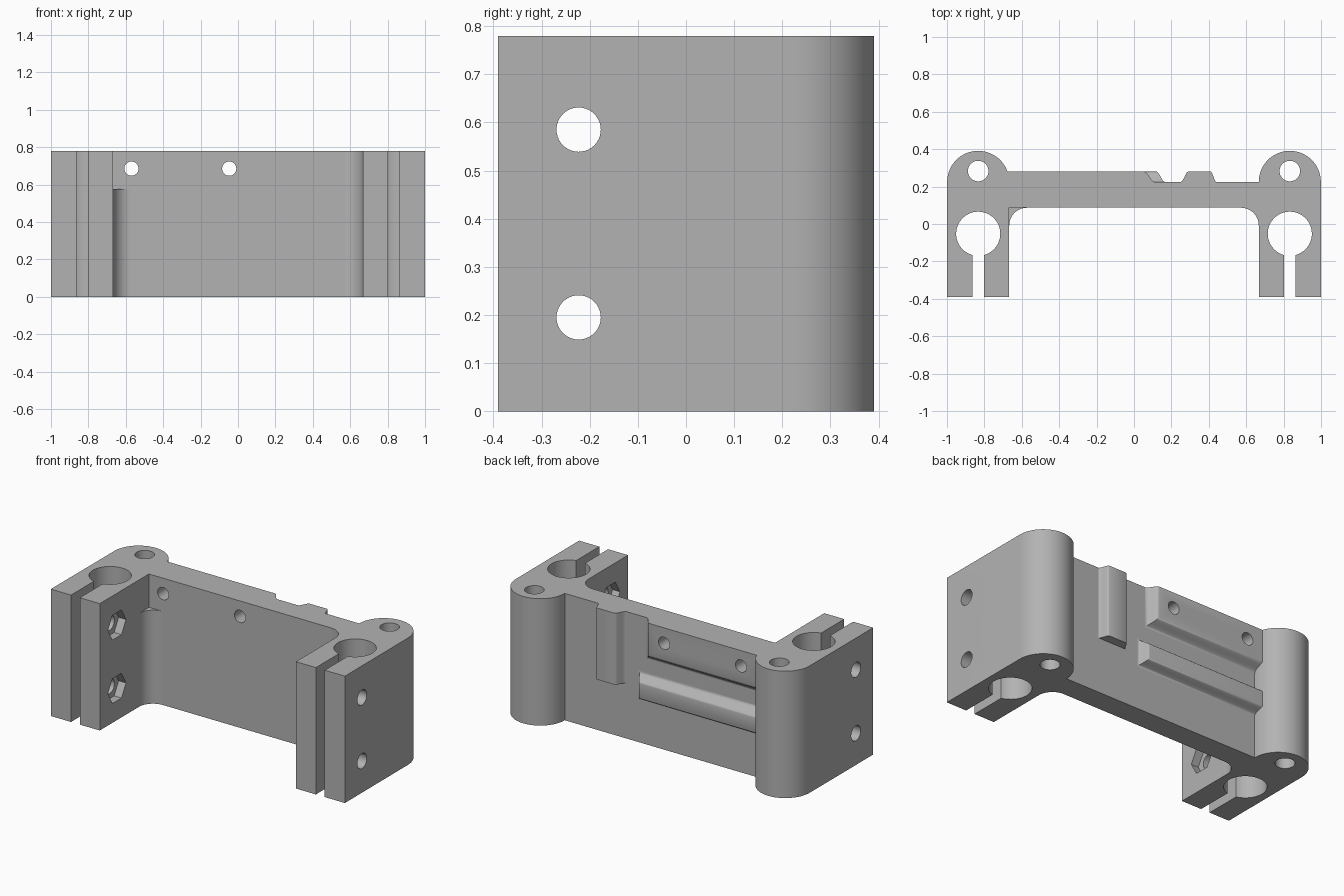
import bpy, bmesh, math
from mathutils import Matrix

if "Cube" in bpy.data.objects:
    bpy.data.objects.remove(bpy.data.objects["Cube"])

H = 0.78                      # overall height
ARM_X, INNER, BOSS_R = 0.833, 0.667, 0.166
BACK, RIM, FRONT = 0.225, 0.28, 0.087
BORE_Y, BORE_R, SLOT = -0.052, 0.118, 0.03

grey = bpy.data.materials.new("plain grey")
grey.use_nodes = True
grey.diffuse_color = (0.45, 0.45, 0.45, 1)
grey.node_tree.nodes["Principled BSDF"].inputs["Base Color"].default_value = grey.diffuse_color


def make_object(name, bm):
    bmesh.ops.recalc_face_normals(bm, faces=bm.faces)
    mesh = bpy.data.meshes.new(name)
    bm.to_mesh(mesh)
    bm.free()
    obj = bpy.data.objects.new(name, mesh)
    bpy.context.collection.objects.link(obj)
    mesh.materials.append(grey)
    return obj


def arc(cx, cy, r, start, end, n):
    angles = [math.radians(start + (end - start) * i / n) for i in range(n + 1)]
    return [(cx + r * math.cos(a), cy + r * math.sin(a)) for a in angles]


def prism(name, outline, height):
    bm = bmesh.new()
    face = bm.faces.new([bm.verts.new((x, y, 0)) for x, y in outline])
    top = bmesh.ops.extrude_face_region(bm, geom=[face])["geom"]
    bmesh.ops.translate(bm, vec=(0, 0, height),
                        verts=[v for v in top if isinstance(v, bmesh.types.BMVert)])
    return make_object(name, bm)


def raised_pad(name, rim, foot, steps=10):
    """Pad on the back face whose sides sweep from foot to rim in an S curve."""
    bm = bmesh.new()
    rings = []
    for i in range(steps + 1):
        t = i / steps
        x0, x1, z0, z1 = [f + (r - f) * t for r, f in zip(rim, foot)]
        y = BACK + (RIM - BACK) * t * t * (3 - 2 * t)
        rings.append([bm.verts.new((x, y, z))
                      for x, z in ((x0, z0), (x1, z0), (x1, z1), (x0, z1))])
    for a, b in zip(rings, rings[1:]):
        for k in range(4):
            j = (k + 1) % 4
            bm.faces.new((a[k], a[j], b[j], b[k]))
    bm.faces.new(rings[0])
    bm.faces.new(rings[-1])
    return make_object(name, bm)


def add_drill(bm, axis, location, radius, depth, sides=40):
    turn = {"X": Matrix.Rotation(math.pi / 2, 4, "Y"),
            "Y": Matrix.Rotation(math.pi / 2, 4, "X"),
            "Z": Matrix.Identity(4)}[axis]
    bmesh.ops.create_cone(bm, cap_ends=True, segments=sides, radius1=radius, radius2=radius,
                          depth=depth, matrix=Matrix.Translation(location) @ turn)


def cut(obj, name, drills):
    bm = bmesh.new()
    for d in drills:
        add_drill(bm, *d)
    cutter = make_object(name, bm)
    mod = obj.modifiers.new("holes", "BOOLEAN")
    mod.operation, mod.object, mod.solver = "DIFFERENCE", cutter, "EXACT"
    bpy.context.view_layer.objects.active = obj
    bpy.ops.object.modifier_apply(modifier=mod.name)
    bpy.data.objects.remove(cutter)


# Half outline: back plate, rounded boss, outer side, slotted bore, inner side
gap = math.degrees(math.asin(SLOT / BORE_R))
half = arc(ARM_X, BACK, BOSS_R, 180, 0, 32)
half += [(1, -0.39), (ARM_X + SLOT, -0.39)]
half += arc(ARM_X, BORE_Y, BORE_R, -90 + gap, 270 - gap, 48)
half += [(ARM_X - SLOT, -0.39), (INNER, -0.39), (INNER, FRONT)]
outline = half + [(-x, y) for x, y in reversed(half)]
body = prism("clamp_body", outline, H)

# Rounded inside corners; the one at -x stops short of the top
FILLET = 0.095
for name, side, height in (("left_corner_fillet", 1, H), ("right_corner_fillet", -1, 0.575)):
    curve = arc(INNER - FILLET, FRONT - FILLET, FILLET, 0, 90, 14)
    corner = curve + [(INNER - FILLET, FRONT + 0.01), (INNER + 0.01, FRONT + 0.01),
                      (INNER + 0.01, FRONT - FILLET)]
    prism(name, [(side * x, y) for x, y in corner], height)

# Raised pads on the back, leaving a T-shaped channel
END = -0.72
block = raised_pad("upper_back_block", (END, 0.055, 0.585, H), (END, 0.11, 0.53, H))
raised_pad("horizontal_rib", (END, 0.12, 0.305, 0.39), (END, 0.165, 0.265, 0.44))
raised_pad("vertical_rib", (0.29, 0.41, 0.34, H), (0.25, 0.44, 0.34, H))

# Holes through the plate, bosses and clamp arms, with hexagonal nut pockets
plate_holes = [("Y", (x, 0.18, 0.685), 0.038, 0.5) for x in (-0.57, -0.047)]
holes = list(plate_holes)
for side in (-1, 1):
    holes.append(("Z", (side * ARM_X, 0.283, H / 2), 0.055, 1))
    for z in (0.195, 0.585):
        holes.append(("X", (side * ARM_X, -0.223, z), 0.046, 0.5))
cut(body, "drills", holes)
cut(body, "nut_pockets", [("X", (side * INNER, -0.223, z), 0.088, 0.1, 6)
                          for side in (-1, 1) for z in (0.195, 0.585)])
cut(block, "plate_drills", plate_holes)

# Smooth curved walls, sharp edges
bpy.ops.object.select_all(action="DESELECT")
for obj in bpy.context.scene.objects:
    if obj.type == "MESH" and grey.name in obj.data.materials:
        obj.select_set(True)
        bpy.context.view_layer.objects.active = obj
bpy.ops.object.shade_smooth_by_angle(angle=math.radians(30))
